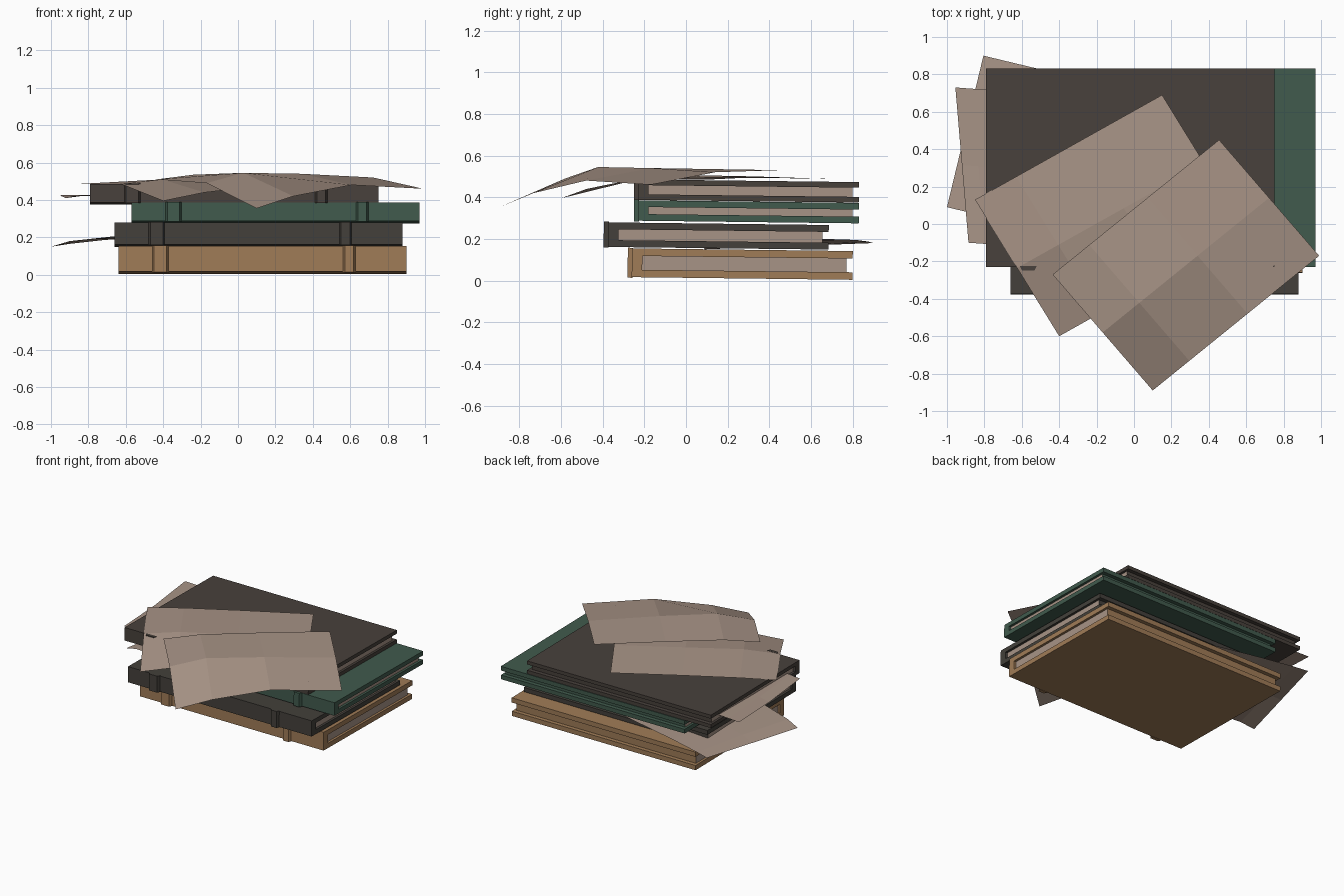
import bpy
import bmesh
from mathutils import Vector

cube = bpy.data.objects.get("Cube")
if cube:
    bpy.data.objects.remove(cube, do_unlink=True)


def material(name, rgb):
    m = bpy.data.materials.new(name)
    m.use_nodes = True
    m.diffuse_color = (*rgb, 1)
    m.node_tree.nodes["Principled BSDF"].inputs["Base Color"].default_value = (*rgb, 1)
    return m


paper = material("aged paper", (0.39, 0.295, 0.24))
tan = material("tan leather", (0.35, 0.20, 0.095))
charcoal = material("charcoal cloth", (0.057, 0.051, 0.043))
brown = material("dark brown cloth", (0.064, 0.052, 0.044))
green = material("green cloth", (0.052, 0.103, 0.074))


def add_prism(bm, profile, vector):
    """Extrude a flat outline into a closed solid."""
    face = bm.faces.new([bm.verts.new(p) for p in profile])
    top = bmesh.ops.extrude_face_region(bm, geom=[face])["geom"]
    moved = [v for v in top if isinstance(v, bmesh.types.BMVert)]
    bmesh.ops.translate(bm, verts=moved, vec=vector)
    return moved


def finish(bm, name, mats, location=(0, 0, 0), tilt=0.0, closed=True):
    if closed:
        bmesh.ops.recalc_face_normals(bm, faces=bm.faces[:])
    mesh = bpy.data.meshes.new(name)
    bm.to_mesh(mesh)
    bm.free()
    for m in mats:
        mesh.materials.append(m)
    ob = bpy.data.objects.new(name, mesh)
    ob.location = location
    ob.rotation_euler.x = tilt
    bpy.context.collection.objects.link(ob)
    return ob


WIDTH, DEPTH, TILT = 1.54, 1.06, -0.012
SPINE, RECESS = 0.05, 0.03


def book(name, x, y, z, height, board, cloth):
    """Book centred at x, y, z with its spine facing the front."""
    w, d, h = WIDTH / 2, DEPTH / 2, height / 2
    inner = h - board

    # Cover: C-shaped section run along the spine
    bm = bmesh.new()
    section = [(-d, -h), (d, -h), (d, -inner), (SPINE - d, -inner),
               (SPINE - d, inner), (d, inner), (d, h), (-d, h)]
    add_prism(bm, [(-w, a, b) for a, b in section], (WIDTH, 0, 0))
    finish(bm, name + "_cover", [cloth], (x, y, z), TILT)

    # Page block: paper at the ends, cloth colour on the fore edge
    bm = bmesh.new()
    e, back = w - 0.018, d - RECESS
    outline = [(-e, SPINE - d, -inner), (e, SPINE - d, -inner),
               (e, back, -inner), (-e, back, -inner)]
    add_prism(bm, outline, (0, 0, 2 * inner))
    bm.normal_update()
    for f in bm.faces:
        f.material_index = 0 if abs(f.normal.x) > 0.5 else 1
    finish(bm, name + "_pages", [paper, cloth], (x, y, z), TILT)

    # Raised chamfered spine bands
    bm = bmesh.new()
    for left, right in ((0.18, 0.27), (1.20, 1.27)):
        a, b = left - w, right - w
        band = [(a, -d + 0.004), (a + 0.012, -d - 0.02),
                (b - 0.012, -d - 0.02), (b, -d + 0.004)]
        add_prism(bm, [(px, py, -h - 0.003) for px, py in band],
                  (0, 0, height + 0.006))
    finish(bm, name + "_spine_bands", [cloth], (x, y, z), TILT)


book("bottom_book", 0.13, 0.27, 0.079, 0.138, 0.036, tan)
book("second_book", 0.11, 0.155, 0.214, 0.118, 0.033, charcoal)
book("third_book", 0.20, 0.30, 0.330, 0.098, 0.032, green)
book("top_book", -0.02, 0.30, 0.430, 0.098, 0.027, brown)


def sheet(name, origin, u_corner, v_corner, us, vs, heights):
    """Creased loose sheet: a slanted grid with a height at every crease."""
    o, pu, pv = Vector(origin), Vector(u_corner), Vector(v_corner)
    bm = bmesh.new()
    grid = []
    for v, row in zip(vs, heights):
        points = [o + (pu - o) * u + (pv - o) * v for u in us]
        grid.append([bm.verts.new((p.x, p.y, z)) for p, z in zip(points, row)])
    for low, high in zip(grid, grid[1:]):
        for i in range(len(us) - 1):
            bm.faces.new((low[i], high[i], high[i + 1], low[i + 1]))
    bm.normal_update()
    if sum(f.normal.z for f in bm.faces) < 0:
        bmesh.ops.reverse_faces(bm, faces=bm.faces[:])
    finish(bm, name, [paper], closed=False)


CREASES_U, CREASES_V = (0, 0.22, 0.57, 1), (0, 0.5, 1)

# Two sheets draped over the front of the stack
sheet("upper_loose_sheet", (-0.435, -0.27), (0.455, 0.45), (0.10, -0.89),
      CREASES_U, CREASES_V,
      ((0.51, 0.535, 0.535, 0.53),
       (0.49, 0.545, 0.54, 0.52),
       (0.355, 0.42, 0.48, 0.46)))
sheet("lower_loose_sheet", (-0.85, 0.13), (0.15, 0.69), (-0.40, -0.60),
      CREASES_U, CREASES_V,
      ((0.486, 0.492, 0.492, 0.488),
       (0.485, 0.51, 0.505, 0.50),
       (0.395, 0.44, 0.48, 0.49)))

# Two sheets slipping out between the pages
sheet("top_book_slipped_sheet", (-0.885, -0.10), (-0.20, -0.15), (-0.955, 0.73),
      (0, 0.13, 1), CREASES_V,
      ((0.42, 0.425, 0.43), (0.41, 0.422, 0.43), (0.425, 0.427, 0.43)))
sheet("second_book_slipped_sheet", (-1.0, 0.09), (0.0, -0.15), (-0.805, 0.90),
      (0, 0.10, 0.35, 1), CREASES_V,
      ((0.15, 0.18, 0.207, 0.207),
       (0.165, 0.19, 0.207, 0.207),
       (0.18, 0.187, 0.195, 0.20)))
